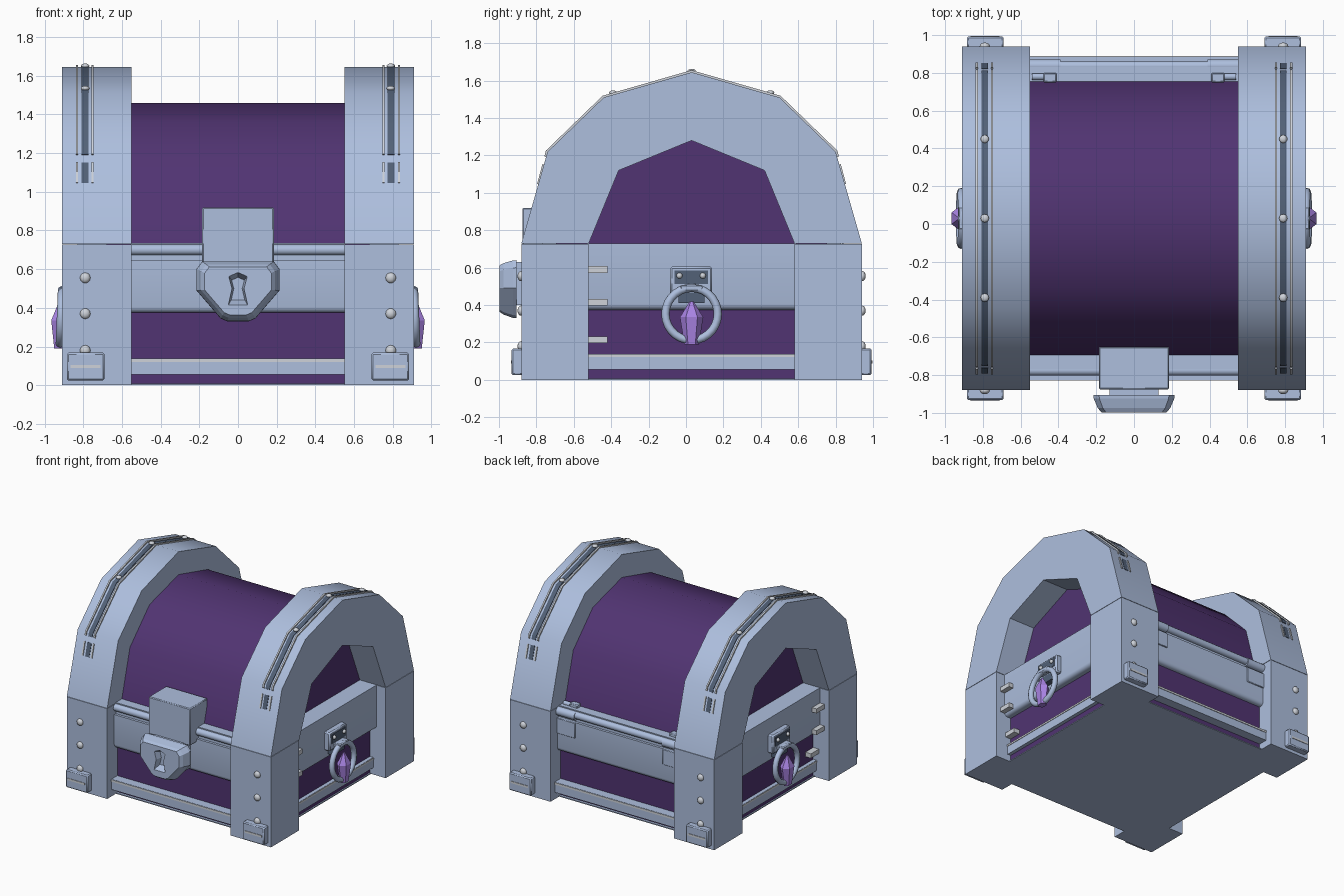
import bpy, bmesh, math
from mathutils import Vector

if "Cube" in bpy.data.objects:
    bpy.data.objects.remove(bpy.data.objects["Cube"])

CY = 0.03   # depth centre of the chest


def material(name, rgb):
    m = bpy.data.materials.new(name)
    m.diffuse_color = (*rgb, 1)
    m.use_nodes = True
    m.node_tree.nodes["Principled BSDF"].inputs["Base Color"].default_value = m.diffuse_color
    return m


STEEL = material("steel_blue", (0.42, 0.52, 0.73))
PURPLE = material("deep_purple", (0.082, 0.034, 0.168))
SLATE = material("dark_slate", (0.085, 0.12, 0.185))
PALE = material("pale_grey", (0.62, 0.65, 0.70))
GEM = material("violet_gem", (0.40, 0.23, 0.78))


def finish(name, bm, mat, angle=30, bevel=0):
    bmesh.ops.recalc_face_normals(bm, faces=bm.faces)
    me = bpy.data.meshes.new(name)
    bm.to_mesh(me)
    bm.free()
    me.materials.append(mat)
    ob = bpy.data.objects.new(name, me)
    bpy.context.collection.objects.link(ob)
    if bevel:
        b = ob.modifiers.new("bevel", 'BEVEL')
        b.width, b.segments = bevel, 1
    if angle:
        bpy.ops.object.select_all(action='DESELECT')
        ob.select_set(True)
        bpy.context.view_layer.objects.active = ob
        bpy.ops.object.shade_smooth_by_angle(angle=math.radians(angle))
    return ob


def box(name, x, y, z, mat=STEEL, bevel=0.0):
    bm = bmesh.new()
    bmesh.ops.create_cube(bm, size=1)
    for v in bm.verts:
        v.co = Vector([(r[0] + r[1]) / 2 + c * abs(r[1] - r[0]) for r, c in zip((x, y, z), v.co)])
    return finish(name, bm, mat, bevel=bevel)


def prism(name, pts, a0, a1, mat=STEEL, angle=30, along_y=False):
    """Extrude a (y, z) outline along x, or an (x, z) outline along y."""
    bm = bmesh.new()
    rings = [[bm.verts.new((p, a, z) if along_y else (a, p, z)) for p, z in pts] for a in (a0, a1)]
    for r in rings:
        bm.faces.new(r)
    for i in range(len(pts)):
        j = (i + 1) % len(pts)
        bm.faces.new((rings[0][i], rings[0][j], rings[1][j], rings[1][i]))
    return finish(name, bm, mat, angle)


def ball(name, loc, r, scale=(1, 1, 1), mat=PALE):
    bm = bmesh.new()
    bmesh.ops.create_uvsphere(bm, u_segments=12, v_segments=8, radius=r)
    for v in bm.verts:
        v.co = Vector([a * b + c for a, b, c in zip(v.co, scale, loc)])
    return finish(name, bm, mat, 60)


def rod(name, x0, x1, y, z, r, mat=STEEL):
    pts = [(y + r * math.cos(i * math.pi / 6), z + r * math.sin(i * math.pi / 6)) for i in range(12)]
    return prism(name, pts, x0, x1, mat, 40)


def mirrored(half):
    """Complete a half outline about the depth centre (last point is the apex)."""
    return [(CY - a, z) for a, z in half] + [(CY + a, z) for a, z in half[-2::-1]]


def ribbon(name, path, x0, x1, t, mat):
    """Thin strip lying on an arch path."""
    up = [(CY + (y - CY) * (1 + t), 0.73 + (z - 0.73) * (1 + t)) for y, z in path]
    down = [(CY + (y - CY) * 0.99, 0.73 + (z - 0.73) * 0.99) for y, z in path]
    return prism(name, up + down[::-1], x0, x1, mat, 35)


def band_outline(centre, s, d0, d1, z0, z1, r):
    """Band section whose lower outer edge is rounded."""
    arc = [(d1 - r + r * math.sin(t), z0 + r - r * math.cos(t)) for t in (0, math.pi / 6, math.pi / 3, math.pi / 2)]
    return [(centre + s * d, z) for d, z in [(d0, z1), (d0, z0)] + arc + [(d1, z1)]]


def span(a, b):
    return (min(a, b), max(a, b))


# Chest body, lid and underside
box("body", (-0.77, 0.77), (-0.75, 0.81), (0.004, 0.72), PURPLE)
box("underside", (-0.78, 0.78), (-0.77, 0.83), (0, 0.008))
prism("lid", mirrored([(0.73, 0.71), (0.62, 1.11), (0.37, 1.36), (0, 1.46)]), -0.68, 0.68, PURPLE, 40)

# Horizontal bands on front and back
for s, nm in ((-1, "front"), (1, "back")):
    def depth(a, b):
        return span(CY + s * a, CY + s * b)
    prism(nm + "_band", band_outline(CY, s, 0.7, 0.82, 0.375, 0.645, 0.03), -0.555, 0.555, STEEL, 35)
    box(nm + "_rim", (-0.555, 0.555), depth(0.7, 0.8), (0.63, 0.735))
    rod(nm + "_rim_rod", -0.555, 0.555, CY + s * 0.805, 0.7, 0.028)
    box(nm + "_base_strip", (-0.555, 0.555), depth(0.7, 0.855), (0.055, 0.138))
    box(nm + "_base_strip_line", (-0.555, 0.555), depth(0.85, 0.859), (0.12, 0.136), PALE)

# Arch frames, rails, legs
outer = [(0.91, 0.73), (0.77, 1.22), (0.47, 1.51), (0, 1.645)]
inner = [(0.55, 0.73), (0.39, 1.12), (0, 1.28)]
rail = [(0.778, 1.19)] + outer[1:]
for sx in (-1, 1):
    side = "right" if sx > 0 else "left"
    prism(side + "_arch", mirrored(outer) + mirrored(inner)[::-1], sx * 0.55, sx * 0.91, STEEL, 35)
    for x, w, t, mat in ((0.79, 0.018, 0.006, SLATE), (0.752, 0.006, 0.012, PALE), (0.832, 0.006, 0.012, PALE)):
        ribbon(side + "_rail", mirrored(rail), sx * (x - w), sx * (x + w), t, mat)
        for sy in (-1, 1):
            short = [(CY + sy * 0.818, 1.045), (CY + sy * 0.79, 1.15)]
            ribbon(side + "_rail_end", short, sx * (x - w), sx * (x + w), t * 0.8, mat)
    for y, z in ((CY - 0.42, 1.535), (CY, 1.65), (CY + 0.42, 1.535)):
        ball(side + "_rail_stud", (sx * 0.79, y, z), 0.022, (1, 1, 0.6))
    for sy in (-1, 1):
        end = "back" if sy > 0 else "front"
        nm = end + "_" + side
        box(nm + "_leg", span(sx * 0.55, sx * 0.91), span(CY + sy * 0.55, CY + sy * 0.91), (0, 0.727))
        for z in (0.18, 0.37, 0.555):
            ball(nm + "_bolt", (sx * 0.79, CY + sy * 0.912, z), 0.027, (1, 0.7, 1))
        # foot clamps
        box(nm + "_clamp", span(sx * 0.69, sx * 0.885), span(CY + sy * 0.9, CY + sy * 0.962), (0.025, 0.168), bevel=0.008)
        box(nm + "_clamp_line", span(sx * 0.712, sx * 0.865), span(CY + sy * 0.96, CY + sy * 0.966), (0.088, 0.104), PALE)

    # Side bands between the legs
    prism(side + "_side_band", band_outline(0, sx, 0.6, 0.83, 0.375, 0.73, 0.03), -0.53, 0.59, STEEL, 35, True)
    box(side + "_side_strip", span(sx * 0.7, sx * 0.8), (-0.53, 0.59), (0.055, 0.138))
    box(side + "_side_strip_line", span(sx * 0.79, sx * 0.804), (-0.53, 0.59), (0.122, 0.136), PALE)
    for z, x in ((0.215, 0.82), (0.415, 0.87), (0.59, 0.87)):
        box(side + "_peg", span(sx * 0.75, sx * x), (-0.53, -0.42), (z - 0.018, z + 0.018), PALE)

    # Ring handle with gem
    box(side + "_handle_plate", span(sx * 0.82, sx * 0.875), (-0.085, 0.14), (0.455, 0.605), bevel=0.01)
    box(side + "_handle_inset", span(sx * 0.87, sx * 0.88), (-0.062, 0.117), (0.512, 0.585), SLATE)
    box(side + "_handle_tongue", span(sx * 0.82, sx * 0.878), (-0.04, 0.1), (0.41, 0.468), SLATE)
    box(side + "_handle_catch", span(sx * 0.87, sx * 0.93), (-0.03, 0.09), (0.475, 0.508), bevel=0.006)
    for y in (-0.035, 0.09):
        ball(side + "_handle_bolt", (sx * 0.882, y, 0.557), 0.016)
    bpy.ops.mesh.primitive_torus_add(location=(sx * 0.915, CY, 0.352), rotation=(0, math.pi / 2 - sx * 0.04, 0),
                                     major_radius=0.14, minor_radius=0.022, major_segments=28, minor_segments=8)
    ring = bpy.context.object
    ring.name = side + "_handle_ring"
    ring.data.materials.append(STEEL)
    bpy.ops.object.shade_smooth_by_angle(angle=math.radians(60))
    bm = bmesh.new()
    for z0, z1, r0, r1 in ((0.19, 0.335, 0.03, 0.048), (0.335, 0.42, 0.048, 0.008)):
        c = bmesh.ops.create_cone(bm, cap_ends=True, segments=6, radius1=r0, radius2=r1, depth=z1 - z0)
        for v in c['verts']:
            v.co.y *= 1.3
        bmesh.ops.translate(bm, verts=c['verts'], vec=(sx * 0.924, CY, (z0 + z1) / 2))
    finish(side + "_gem", bm, GEM, 10)

    # Back hinges
    box(side + "_hinge_leaf", span(sx * 0.39, sx * 0.555), (0.83, 0.858), (0.52, 0.645), bevel=0.004)
    rod(side + "_hinge_barrel", sx * 0.39, sx * 0.55, CY + 0.808, 0.695, 0.034)
    box(side + "_hinge_tab", span(sx * 0.41, sx * 0.48), (0.75, 0.8), (0.72, 0.76), bevel=0.006)
    rod(side + "_hinge_pin", sx * 0.48, sx * 0.54, 0.78, 0.74, 0.018)

# Lock hasp on the lid
box("lock_hasp", (-0.185, 0.185), (-0.875, -0.65), (0.62, 0.92), bevel=0.006)
box("lock_mount", (-0.13, 0.13), (-0.93, -0.75), (0.4, 0.63))


def loft(name, loops, mat):
    """Join equal-length (x, y, z) loops and cap both ends."""
    bm = bmesh.new()
    rings = [[bm.verts.new(p) for p in lp] for lp in loops]
    for a, b in zip(rings, rings[1:]):
        for i in range(len(a)):
            j = (i + 1) % len(a)
            bm.faces.new((a[i], a[j], b[j], b[i]))
    bm.faces.new(rings[0])
    bm.faces.new(rings[-1])
    return finish(name, bm, mat, 0)


def scaled(pts, y, k):
    return [(x * k, y, 0.5 + (z - 0.5) * k) for x, z in pts]


# Lock body: chamfered shield with a tapered keyhole
half = [(0.055, 0.33), (0.09, 0.345), (0.215, 0.49), (0.215, 0.6), (0.185, 0.64)]
shield = half + [(-x, z) for x, z in half[::-1]]
lock = loft("lock_body", [scaled(shield, y, k) for y, k in
                          ((-0.905, 1.0), (-0.925, 0.99), (-0.975, 0.89), (-0.997, 0.8))], STEEL)
hole = [(0.048, 0.418), (0.03, 0.5), (0.046, 0.56), (0, 0.58), (-0.046, 0.56), (-0.03, 0.5), (-0.048, 0.418)]
cutter = loft("keyhole_cutter", [scaled(hole, -1.04, 1.3), scaled(hole, -0.945, 0.72)], STEEL)
cutter.hide_render = True
cutter.hide_viewport = True
cut = lock.modifiers.new("keyhole", 'BOOLEAN')
cut.operation, cut.object, cut.solver = 'DIFFERENCE', cutter, 'EXACT'
